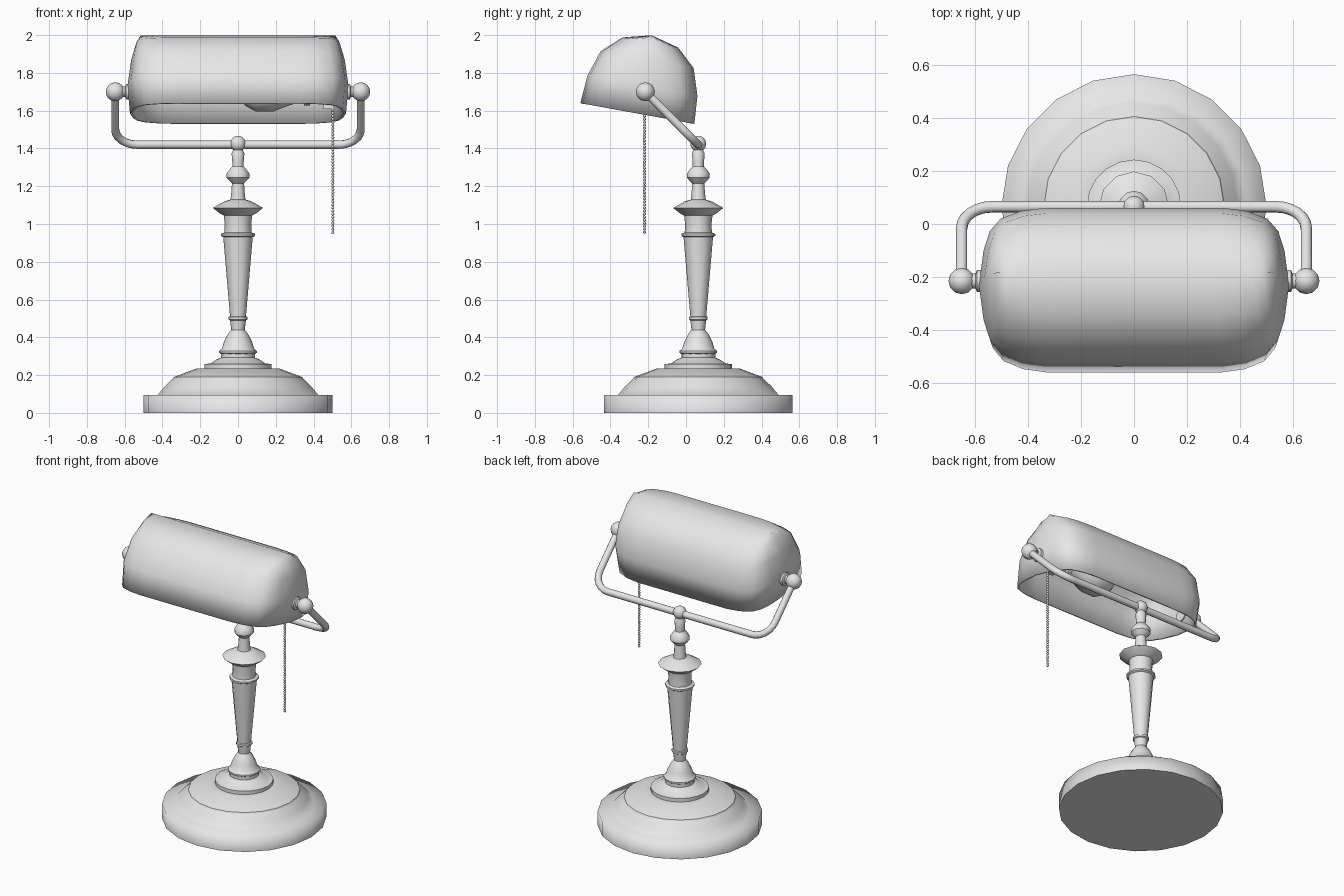
import bpy, bmesh, math
from mathutils import Matrix, Vector

cube = bpy.data.objects.get("Cube")
if cube:
    bpy.data.objects.remove(cube, do_unlink=True)

grey = bpy.data.materials.new("plain_grey")
grey.use_nodes = True
grey.diffuse_color = (0.8, 0.8, 0.8, 1)
grey.node_tree.nodes["Principled BSDF"].inputs["Base Color"].default_value = (0.8, 0.8, 0.8, 1)

AXIS_Y = 0.065      # column position
PIVOT = Vector((0.65, -0.215, 1.70))


def finish(name, bm, angle=40):
    """Turn a bmesh into a smooth-shaded object with sharp creases."""
    bmesh.ops.remove_doubles(bm, verts=bm.verts, dist=0.0005)
    bmesh.ops.recalc_face_normals(bm, faces=bm.faces)
    mesh = bpy.data.meshes.new(name)
    bm.to_mesh(mesh)
    bm.free()
    mesh.materials.append(grey)
    mesh.shade_smooth()
    mesh.set_sharp_from_angle(angle=math.radians(angle))
    obj = bpy.data.objects.new(name, mesh)
    bpy.context.collection.objects.link(obj)
    return obj


def lathe(name, profile, segs=12, angle=40, place=None):
    """Spin (radius, height) points about z, then move into place."""
    bm = bmesh.new()
    vs = [bm.verts.new((r, 0, z)) for r, z in profile]
    es = [bm.edges.new(p) for p in zip(vs, vs[1:])]
    bmesh.ops.spin(bm, geom=vs + es, cent=(0, 0, 0), axis=(0, 0, 1),
                   angle=math.tau, steps=segs)
    bm.transform(place or Matrix.Translation((0, AXIS_Y, 0)))
    return finish(name, bm, angle)


def ball(name, centre, radius, u=12, v=8):
    bm = bmesh.new()
    bmesh.ops.create_uvsphere(bm, u_segments=u, v_segments=v, radius=radius,
                              matrix=Matrix.Translation(centre))
    return finish(name, bm, 80)


# Base
lathe("base_bottom", [(0, 0), (0.5, 0)], 20)
lathe("base_rim", [(0.5, 0), (0.5, 0.095), (0.425, 0.095), (0.39, 0.138),
                   (0.344, 0.182)], 20, 100)
lathe("base_dome", [(0.344, 0.182), (0.34, 0.19), (0.22, 0.235), (0.178, 0.235),
                    (0.178, 0.258), (0.145, 0.262), (0.11, 0.285), (0.09, 0.292),
                    (0.09, 0.315)], 20)

# Column
lathe("column_foot", [(0.09, 0.312), (0.1, 0.318), (0.1, 0.328), (0.085, 0.34),
                      (0.075, 0.375), (0.055, 0.415), (0.036, 0.44),
                      (0.042, 0.49), (0.05, 0.495), (0.05, 0.508), (0.04, 0.512)])
lathe("column_shaft", [(0.042, 0.51), (0.078, 0.93)])
lathe("column_ring", [(0.078, 0.93), (0.09, 0.937), (0.09, 0.948), (0.072, 0.955),
                      (0.07, 1.0), (0.075, 1.045)])
lathe("column_collar", [(0.075, 1.045), (0.095, 1.055), (0.133, 1.085),
                        (0.075, 1.118), (0.045, 1.128), (0.03, 1.13)])
lathe("column_neck", [(0.04, 1.128), (0.036, 1.16), (0.032, 1.215), (0.045, 1.228),
                      (0.06, 1.245), (0.06, 1.268), (0.045, 1.288), (0.03, 1.305),
                      (0.03, 1.325), (0.034, 1.375), (0.026, 1.39), (0.024, 1.42)])
ball("column_knob", (0, AXIS_Y, 1.425), 0.042)

# Tilted U-shaped arm: path in its own plane, then laid back to the pivots
corner = Vector((PIVOT.x, AXIS_Y, 1.42))
slope = (PIVOT - corner).normalized()
bend = 0.115
side = [PIVOT.copy()]
for i in range(7):
    a = math.radians(15 * i)
    side.append(corner + slope * bend * (1 - math.sin(a))
                - Vector((bend * (1 - math.cos(a)), 0, 0)))
path = side + [Vector((-p.x, p.y, p.z)) for p in reversed(side)]
bm = bmesh.new()
rings = []
for i, p in enumerate(path):
    t = (path[min(i + 1, len(path) - 1)] - path[max(i - 1, 0)]).normalized()
    n = Vector((1, 0, 0)).cross(slope).normalized()
    b = t.cross(n)
    rings.append([bm.verts.new(p + 0.022 * (n * math.cos(k * math.tau / 10)
                                            + b * math.sin(k * math.tau / 10)))
                  for k in range(10)])
for r, s in zip(rings, rings[1:]):
    for k in range(10):
        bm.faces.new((r[k], r[k - 1], s[k - 1], s[k]))
finish("arm", bm)

# Pivot balls and the small flanges that hold the shade
for label, sgn in (("left", 1), ("right", -1)):
    centre = Vector((sgn * PIVOT.x, PIVOT.y, PIVOT.z))
    ball("pivot_ball_" + label, centre, 0.05)
    turn = Matrix.Translation((0, PIVOT.y, PIVOT.z)) @ Matrix.Rotation(sgn * math.pi / 2, 4, 'Y')
    lathe("pivot_flange_" + label, [(0, 0.55), (0.042, 0.55), (0.042, 0.592),
                                    (0.028, 0.598), (0.028, 0.63)], place=turn)

# Shade: arched profile (half depth, height, half length) swept to rounded ends
half = [(0.307, 0, 0.572), (0.296, 0.15, 0.585), (0.25, 0.29, 0.565),
        (0.15, 0.382, 0.538), (0, 0.421, 0.515)]
arch = half + [(-d, h, l) for d, h, l in reversed(half[:-1])]
ends = [(0.58, 1), (0.73, 0.96), (0.86, 0.86), (0.93, 0.7), (0.97, 0.45), (1, 0)]
span = [(-s, k) for s, k in reversed(ends)] + ends
bm = bmesh.new()
grid = [[bm.verts.new((s * l, d * k, h)) for s, k in span] for d, h, l in arch]
for r, q in zip(grid, grid[1:]):
    for i in range(len(span) - 1):
        bm.faces.new((r[i], r[i + 1], q[i + 1], q[i]))
bmesh.ops.remove_doubles(bm, verts=bm.verts, dist=0.0005)
bm.transform(Matrix.Translation((0, -0.2575, 1.585)) @ Matrix.Rotation(math.radians(-10.3), 4, 'X'))
shade = finish("shade", bm, 70)
# make sure the outside faces up before thickening inward
if max(shade.data.polygons, key=lambda f: f.center.z).normal.z < 0:
    shade.data.flip_normals()
wall = shade.modifiers.new("wall", 'SOLIDIFY')
wall.thickness = 0.014
wall.offset = -1

# Bulb and socket, lying along x inside the shade
along = Matrix.Translation((0, PIVOT.y, PIVOT.z)) @ Matrix.Rotation(math.pi / 2, 4, 'Y')
lathe("bulb", [(0, 0.0), (0.04, 0.01), (0.075, 0.04), (0.105, 0.095), (0.105, 0.185),
               (0.08, 0.25), (0.06, 0.31), (0.055, 0.36)], place=along)
lathe("socket", [(0, 0.35), (0.072, 0.35), (0.072, 0.38), (0.06, 0.385),
                 (0.06, 0.52), (0.035, 0.53), (0.035, 0.57)], place=along)

# Pull switch and bead chain
bm = bmesh.new()
bmesh.ops.create_cube(bm, size=1, matrix=Matrix.Translation((0.48, PIVOT.y, 1.64))
                      @ Matrix.Diagonal((0.055, 0.03, 0.06, 1)))
finish("pull_switch", bm)
bm = bmesh.new()
for i in range(42):
    bmesh.ops.create_uvsphere(bm, u_segments=8, v_segments=6, radius=0.008,
                              matrix=Matrix.Translation((0.502, PIVOT.y - 0.005, 0.956 + i * 0.0162)))
finish("pull_chain", bm, 80)
